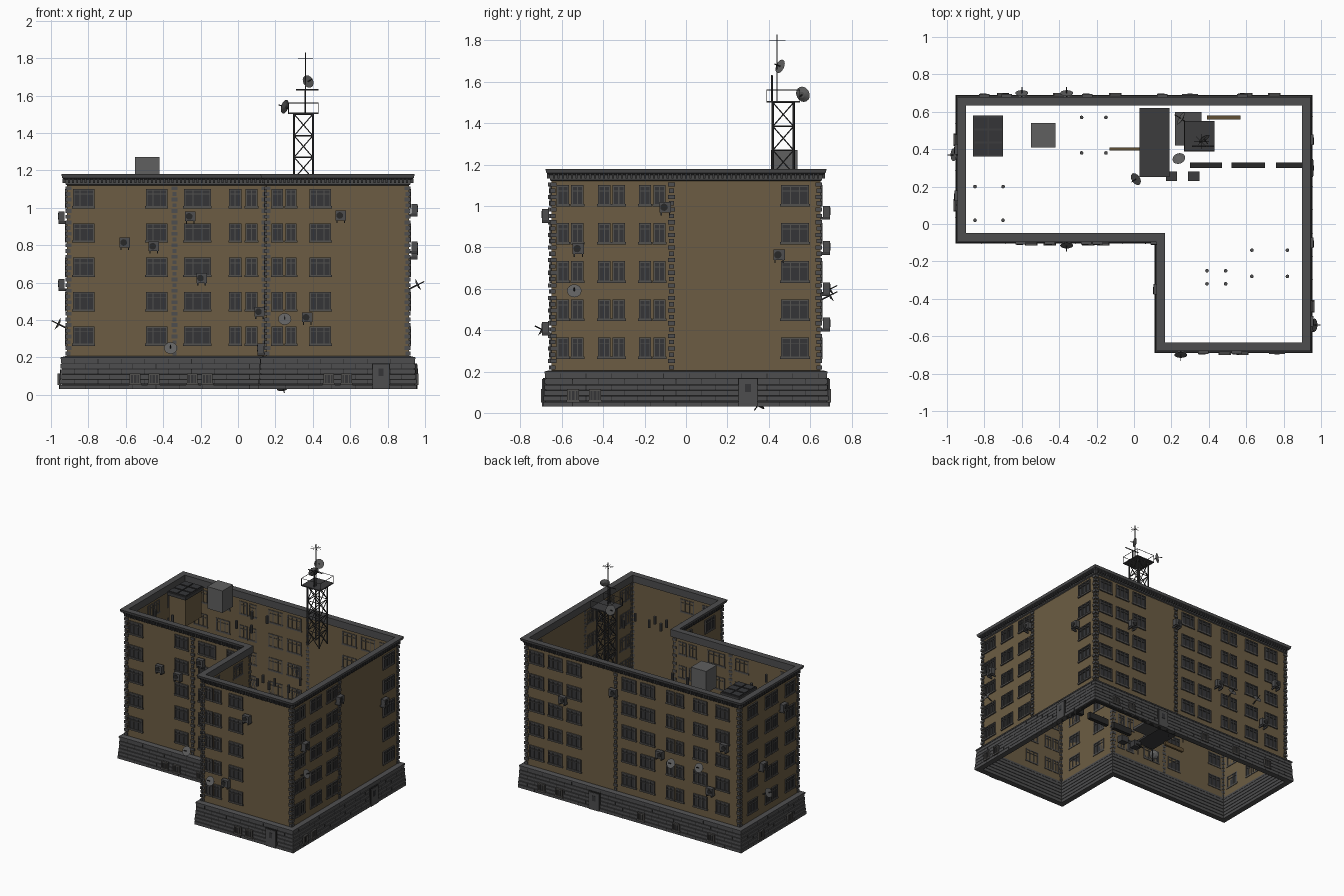
import bpy, bmesh, math
from mathutils import Vector, Matrix

cube = bpy.data.objects.get("Cube")
if cube:
    bpy.data.objects.remove(cube, do_unlink=True)


def material(name, r, g, b):
    m = bpy.data.materials.new(name)
    m.use_nodes = True
    m.diffuse_color = (r, g, b, 1)
    m.node_tree.nodes["Principled BSDF"].inputs["Base Color"].default_value = (r, g, b, 1)
    return m


BROWN = material("brown plaster", .15, .108, .056)
STONE = material("grey stone", .075, .075, .077)
JOINT = material("dark joint", .022, .022, .022)
FRAME = material("window frame grey", .085, .082, .078)
GLASS = material("dark glass", .035, .036, .039)
METAL = material("dark metal", .045, .045, .047)
LIGHT = material("light grey metal", .115, .115, .115)
WOOD = material("weathered wood", .12, .08, .035)

parts = {}


def mesh(name, mat):
    """Collects the geometry of one named part."""
    return parts.setdefault(name, (bmesh.new(), mat))[0]


def box(name, mat, lo, hi):
    lo, hi = Vector(lo), Vector(hi)
    size = [max(abs(s), .001) for s in hi - lo]
    bmesh.ops.create_cube(mesh(name, mat), size=1,
                          matrix=Matrix.Translation((lo + hi) / 2) @ Matrix.Diagonal((*size, 1)))


def tube(name, mat, a, b, r, r2=None, sides=6):
    a, b = Vector(a), Vector(b)
    turn = (b - a).to_track_quat('Z', 'Y').to_matrix().to_4x4()
    bmesh.ops.create_cone(mesh(name, mat), cap_ends=True, segments=sides, radius1=r,
                          radius2=r if r2 is None else r2, depth=(b - a).length,
                          matrix=Matrix.Translation((a + b) / 2) @ turn)


# L-shaped plan: corner position and its outward direction
X, Y, NX, NY = .915, .65, .15, -.065
PLAN = [(-X, NY, -1, -1), (NX, NY, -1, -1), (NX, -Y, -1, -1),
        (X, -Y, 1, -1), (X, Y, 1, 1), (-X, Y, -1, 1)]


def ring(name, mat, profile):
    """Sweeps a closed (offset, height) profile around the plan."""
    bm = mesh(name, mat)
    rows = [[bm.verts.new((x + sx * d, y + sy * d, z)) for x, y, sx, sy in PLAN] for d, z in profile]
    for i, row in enumerate(rows):
        nxt = rows[(i + 1) % len(rows)]
        for j in range(len(PLAN)):
            k = (j + 1) % len(PLAN)
            bm.faces.new((row[j], row[k], nxt[k], nxt[j]))


# Each wall: axis along it, fixed coordinate, outward sign, start, end
WALLS = {"front": (0, NY, -1, -X, NX), "wing": (0, -Y, -1, NX, X), "right": (1, X, 1, -Y, Y),
         "back": (0, Y, 1, -X, X), "left": (1, -X, -1, NY, Y), "step": (1, NX, -1, -Y, NY)}


def spot(wall, u, z, d):
    axis, base, sign = WALLS[wall][:3]
    v = base + sign * d
    return Vector((u, v, z) if axis == 0 else (v, u, z))


def wbox(name, mat, wall, u0, u1, z0, z1, d0, d1):
    a, b = spot(wall, u0, z0, d0), spot(wall, u1, z1, d1)
    box(name, mat, [min(p) for p in zip(a, b)], [max(p) for p in zip(a, b)])


def window(wall, u, z, w, h, lites, d=0, transom=True):
    l, r, b, t, f = u - w / 2, u + w / 2, z - h / 2, z + h / 2, .008
    wbox("window_glass", GLASS, wall, l, r, b, t, d - .004, d + .003)
    bars = [(l, l + f, b, t), (r - f, r, b, t), (l, r, t - f, t), (l - .004, r + .004, b - .004, b + f)]
    for i in range(1, lites):
        c = l + w * i / lites
        bars.append((c - .0025, c + .0025, b, t))
    if transom:
        bars.append((l, r, b + h * .7, b + h * .7 + .004))
    for bar in bars:
        wbox("window_frames", FRAME, wall, *bar, d - .008, d + .01)


def air_conditioner(wall, u, z):
    wbox("air_conditioners", STONE, wall, u - .028, u + .028, z - .022, z + .03, .012, .045)
    tube("fan_grilles", JOINT, spot(wall, u - .006, z + .004, .044), spot(wall, u - .006, z + .004, .048), .018, sides=12)
    for s in (-.02, .02):
        wbox("unit_brackets", METAL, wall, u + s - .003, u + s + .003, z - .036, z - .022, 0, .045)


def dish(centre, facing, r=.035):
    c, n = Vector(centre), Vector(facing).normalized()
    tube("satellite_dishes", LIGHT, c - n * .01, c, r * .4, r, 16)
    tube("dish_receivers", METAL, c, c + n * r, .003)


def wall_dish(wall, u, z):
    c = spot(wall, u, z, .05)
    dish(c, spot(wall, u, z, 1) - spot(wall, u, z, 0) + Vector((0, 0, .5)))
    tube("dish_arms", METAL, spot(wall, u, z - .025, 0), c, .004)


# Walls, cornice and stone base
ring("brown_walls", BROWN, [(0, .19), (0, 1.13), (-.004, 1.13), (-.004, .19)])
ring("cornice", STONE, [(0, 1.12), (.008, 1.125), (.01, 1.15), (.025, 1.16), (.03, 1.18),
                        (-.017, 1.18), (-.017, 1.125)])
ring("base_core", JOINT, [(0, .03), (.03, .03), (.025, .195), (0, .195)])
COURSES = 6
for i in range(COURSES):
    z, d = .03 + i * .0275, .04 - i * .0018
    ring("base_courses", STONE, [(-.004, z), (d, z), (d, z + .0235), (-.004, z + .0235)])
ring("base_ledge", STONE, [(-.006, .19), (.035, .19), (.035, .2), (.01, .206), (-.006, .206)])

for wall, (axis, base, sign, start, end) in WALLS.items():
    # Staggered joints in the base
    for i in range(COURSES):
        z, d = .03 + i * .0275, .04 - i * .0018
        u = start + (.04 if i % 2 else .1)
        while u < end:
            wbox("base_joints", JOINT, wall, u, u + .003, z, z + .0235, d - .002, d + .001)
            u += .125
    # Cornice brackets
    count = round((end - start) / .022)
    for i in range(count):
        u = start + (i + .5) * (end - start) / count
        wbox("cornice_brackets", METAL, wall, u - .005, u + .005, 1.133, 1.156, .005, .022)


def quoins(wall, u):
    for i in range(30):
        w, z = (.016 if i % 2 else .011), .21 + i * .0305
        wbox("corner_blocks", STONE, wall, u - w, u + w, z, z + .02, -.006, .008)


for wall, (axis, base, sign, start, end) in WALLS.items():
    quoins(wall, start + (0 if wall == "step" else .008))
    quoins(wall, end - .008)
quoins("front", -.34)
quoins("right", -.07)
quoins("back", .145)

# Windows on five floors: centre along the wall, width
COLUMNS = {
    "front": [(-.825, .115), (-.435, .115), (-.217, .145), (-.015, .065), (.072, .065)],
    "wing": [(.21, .06), (.283, .06), (.44, .115)],
    "right": [(y + s, .06) for y in (-.56, -.36, -.163) for s in (-.035, .035)] + [(.527, .135)],
    "back": [(.82, .12), (.66, .12), (.5, .12), (.03, .12), (-.13, .12), (-.325, .065),
             (-.405, .065), (-.58, .115), (-.77, .115)],
    "left": [(.5, .115), (.31, .065), (.23, .065), (.04, .115)],
    "step": [(-.5, .115), (-.22, .115)]}
for wall, columns in COLUMNS.items():
    for floor in range(5):
        for u, w in columns:
            window(wall, u, .315 + floor * .184, w, .1, 3 if w > .1 else 2)

# Basement windows and doors
CELLAR = {"front": (-.55, -.45, -.245, -.165), "wing": (.485, .58), "right": (-.545, -.44),
          "back": (.75, .6, -.1, -.4, -.7), "left": (.45, .1)}
for wall, places in CELLAR.items():
    for u in places:
        window(wall, u, .085, .058, .06, 3, .04, False)
for wall, u in (("wing", .765), ("right", .3), ("back", .3)):
    wbox("door_surrounds", JOINT, wall, u - .048, u + .048, .03, .168, 0, .041)
    wbox("doors", STONE, wall, u - .043, u + .043, .03, .163, 0, .045)
    wbox("door_panes", GLASS, wall, u - .014, u + .014, .1, .14, .04, .047)

# Wall-mounted units and dishes
UNITS = {"front": [(-.605, .81), (-.45, .79), (-.255, .95), (-.195, .62), (.115, .44)],
         "wing": [(.55, .955), (.37, .41)], "right": [(-.1, .99), (-.52, .79), (.45, .76)],
         "back": [(.15, .97), (.58, .8), (-.25, .6), (-.68, .43), (-.8, .8)],
         "left": [(.15, .95), (.4, .59)], "step": [(-.35, .245)]}
for wall, places in UNITS.items():
    for u, z in places:
        air_conditioner(wall, u, z)
for wall, u, z in (("front", -.36, .25), ("wing", .25, .405), ("right", -.54, .59),
                   ("back", -.36, .57), ("back", -.6, .6), ("left", .37, .38)):
    wall_dish(wall, u, z)

# Roof hut with glazed top, and plant box
box("roof_hut", BROWN, (-.85, .37, .93), (-.71, .57, 1.14))
box("hut_roof", METAL, (-.86, .36, 1.14), (-.7, .58, 1.165))
for x in (-.853, -.776):
    for i in range(3):
        y = .37 + i * .07
        box("hut_skylights", GLASS, (x, y, 1.16), (x + .07, y + .06, 1.172))
box("plant_box", LIGHT, (-.55, .41, 1.1), (-.42, .54, 1.27))

# Vent pipes in groups of four
for x0, x1, y0, y1 in ((-.85, -.7, .02, .2), (-.28, -.15, .38, .57), (.39, .49, -.32, -.25), (.63, .82, -.28, -.14)):
    for x in (x0, x1):
        for y in (y0, y1):
            tube("vent_pipes", STONE, (x, y, 1.03), (x, y, 1.09), .01, sides=8)

# Lattice tower
X0, X1, Y0, Y1, LOW, TOP = .3, .4, .42, .52, 1.04, 1.5
corners = [(X0, Y0), (X1, Y0), (X1, Y1), (X0, Y1)]
TIERS = 4
for i, a in enumerate(corners):
    b = corners[(i + 1) % 4]
    tube("tower_legs", METAL, (*a, LOW), (*a, TOP), .006)
    for t in range(TIERS):
        z0, z1 = (LOW + (TOP - LOW) * k / TIERS for k in (t, t + 1))
        tube("tower_braces", METAL, (*a, z0), (*b, z1), .003)
        tube("tower_braces", METAL, (*b, z0), (*a, z1), .003)
        tube("tower_braces", METAL, (*a, z1), (*b, z1), .003)
box("tower_platform", METAL, (.27, .39, TOP), (.43, .55, TOP + .008))
rails = [(.27, .39), (.43, .39), (.43, .55), (.27, .55)]
for i, a in enumerate(rails):
    tube("tower_railing", METAL, (*a, TOP), (*a, 1.56), .002)
    tube("tower_railing", METAL, (*a, 1.56), (*rails[(i + 1) % 4], 1.56), .002)

# Mast, aerials and tower dishes
tube("mast", METAL, (.36, .44, TOP), (.36, .44, 1.83), .003)
tube("short_mast", METAL, (.36, .415, TOP), (.36, .415, 1.63), .005)
tube("mast_crossbar", METAL, (.31, .415, 1.63), (.43, .415, 1.63), .004)
for i in range(4):
    a = math.pi * i / 4
    arm = Vector((math.cos(a), math.sin(a), 0)) * .04
    tube("aerial_arms", METAL, Vector((.36, .44, 1.8)) - arm, Vector((.36, .44, 1.8)) + arm, .0012, sides=4)
dish((.25, .565, 1.54), (-1, .6, .3), .038)
dish((.375, .455, 1.675), (.5, -.7, .3), .035)
tube("tower_dish_arms", METAL, (.27, .55, 1.53), (.25, .565, 1.54), .004)

# Canopy, planks and spare panels on the lower level
box("entrance_canopy", METAL, (.03, .25, .13), (.19, .62, .145))
for x in (.04, .18):
    for y in (.26, .61):
        tube("canopy_posts", METAL, (x, y, .03), (x, y, .13), .005)
box("wood_planks", WOOD, (-.13, .393, .1), (.04, .41, .13))
box("wood_planks", WOOD, (.39, .56, .1), (.57, .58, .13))
box("stone_slab", STONE, (.22, .42, .1), (.36, .6, .12))
for x0, x1 in ((.3, .47), (.52, .7), (.76, .9)):
    box("spare_panels", JOINT, (x0, .3, .12), (x1, .33, .17))
for x in (.2, .32):
    box("spare_units", METAL, (x - .03, .23, .08), (x + .03, .28, .13))
dish((.01, .24, .1), (-.6, -.4, .6))
dish((.24, .35, .04), (.2, -.5, -.7))

# Turn the collected parts into objects
for name, (bm, mat) in parts.items():
    bmesh.ops.recalc_face_normals(bm, faces=bm.faces)
    data = bpy.data.meshes.new(name)
    bm.to_mesh(data)
    bm.free()
    data.materials.append(mat)
    bpy.context.collection.objects.link(bpy.data.objects.new(name, data))
